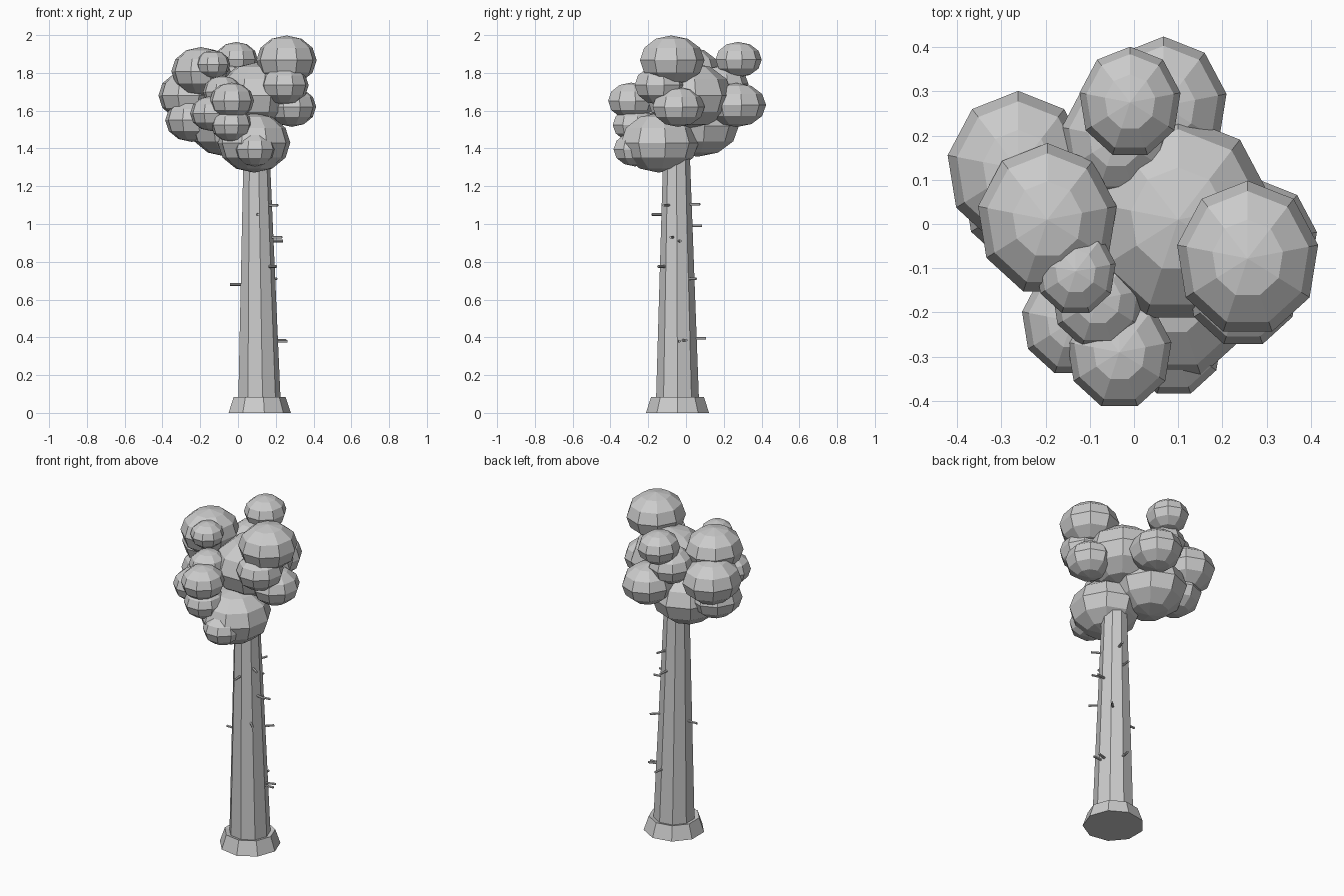
import bpy, bmesh, math
from mathutils import Matrix, Vector

if "Cube" in bpy.data.objects:
    bpy.data.objects.remove(bpy.data.objects["Cube"])

SIDES = 9
TRUNK_X, TRUNK_Y = 0.11, -0.045

grey = bpy.data.materials.new("plain_grey")
grey.diffuse_color = (0.6, 0.6, 0.6, 1)
grey.use_nodes = True
grey.node_tree.nodes["Principled BSDF"].inputs["Base Color"].default_value = grey.diffuse_color


def finish(name, bm):
    mesh = bpy.data.meshes.new(name)
    bm.normal_update()
    bm.to_mesh(mesh)
    bm.free()
    mesh.materials.append(grey)
    obj = bpy.data.objects.new(name, mesh)
    bpy.context.collection.objects.link(obj)
    return obj


def lathe(name, rings):
    """Stack nine-sided rings given as (x, y, z, radius), with closed ends."""
    bm = bmesh.new()
    loops = []
    for x, y, z, r in rings:
        loops.append([bm.verts.new((x + r * math.cos(i * math.tau / SIDES),
                                    y + r * math.sin(i * math.tau / SIDES), z))
                      for i in range(SIDES)])
    for low, high in zip(loops, loops[1:]):
        for i in range(SIDES):
            j = (i + 1) % SIDES
            bm.faces.new((low[i], low[j], high[j], high[i]))
    bm.faces.new(loops[0][::-1])
    bm.faces.new(loops[-1])
    return finish(name, bm)


def leaf_clump(name, x, y, z, s):
    """Flattened low-poly ball."""
    bm = bmesh.new()
    bmesh.ops.create_uvsphere(bm, u_segments=SIDES, v_segments=6, radius=1)
    bmesh.ops.transform(bm, verts=bm.verts, matrix=Matrix.Translation((x, y, z))
                        @ Matrix.Diagonal((0.92 * s, s, 0.745 * s, 1)))
    return finish(name, bm)


def trunk_radius(z):
    return 0.115 - 0.041 * (z - 0.08) / 1.22


def trunk_centre(z):
    t = (z - 0.08) / 1.22
    return Vector((TRUNK_X - 0.013 * t, TRUNK_Y - 0.005 * t, z))


# Root flare and tapering trunk
lathe("root_flare", [(TRUNK_X, TRUNK_Y, 0, 0.17), (TRUNK_X, TRUNK_Y, 0.083, 0.142),
                     (TRUNK_X, TRUNK_Y, 0.075, 0.112)])
lathe("trunk", [(*trunk_centre(z), trunk_radius(z)) for z in (0.06, 0.45, 0.85, 1.2, 1.42)])

# Short twigs: height and direction in degrees
TWIGS = [(1.105, 70), (1.10, -32), (1.05, -87), (0.99, 85), (0.93, -14), (0.91, 8),
         (0.775, -45), (0.71, 45), (0.68, 180), (0.38, 5), (0.385, 18), (0.395, 80)]
for n, (z, angle) in enumerate(TWIGS):
    a = math.radians(angle)
    out = Vector((math.cos(a), math.sin(a), 0))
    bm = bmesh.new()
    bmesh.ops.create_cone(bm, cap_ends=True, segments=6, radius1=0.007, radius2=0.007, depth=0.07)
    place = (Matrix.Translation(trunk_centre(z) + out * (trunk_radius(z) + 0.015))
             @ out.to_track_quat('Z', 'Y').to_matrix().to_4x4())
    bmesh.ops.transform(bm, verts=bm.verts, matrix=place)
    finish(f"twig_{n + 1}", bm)

# Canopy clumps: x, y, z, size
CLUMPS = [
    (0.257, -0.078, 1.867, 0.176),    # crown right
    (-0.009, 0.275, 1.87, 0.126),     # crown back
    (-0.196, 0.01, 1.808, 0.173),     # crown left
    (-0.262, 0.125, 1.68, 0.176),     # outer left
    (0.067, 0.267, 1.63, 0.157),      # outer back
    (0.285, -0.043, 1.62, 0.142),     # outer right
    (0.247, -0.14, 1.735, 0.14),      # right front
    (0.10, 0.01, 1.68, 0.236),        # core
    (0.085, -0.145, 1.43, 0.212),     # around trunk top
    (0.09, -0.27, 1.395, 0.121),      # low front
    (-0.033, -0.29, 1.652, 0.13),     # front
    (-0.035, -0.275, 1.525, 0.12),    # front lower
    (-0.14, -0.22, 1.585, 0.125),     # front left
    (-0.082, -0.17, 1.70, 0.114),     # front upper
    (-0.132, -0.107, 1.845, 0.10),    # small upper
    (-0.04, 0.195, 1.74, 0.136),      # back inner
    (-0.245, 0.06, 1.55, 0.155),      # low left
    (-0.06, 0.06, 1.52, 0.22),        # low core
]
for n, clump in enumerate(CLUMPS):
    leaf_clump(f"leaf_clump_{n + 1}", *clump)
